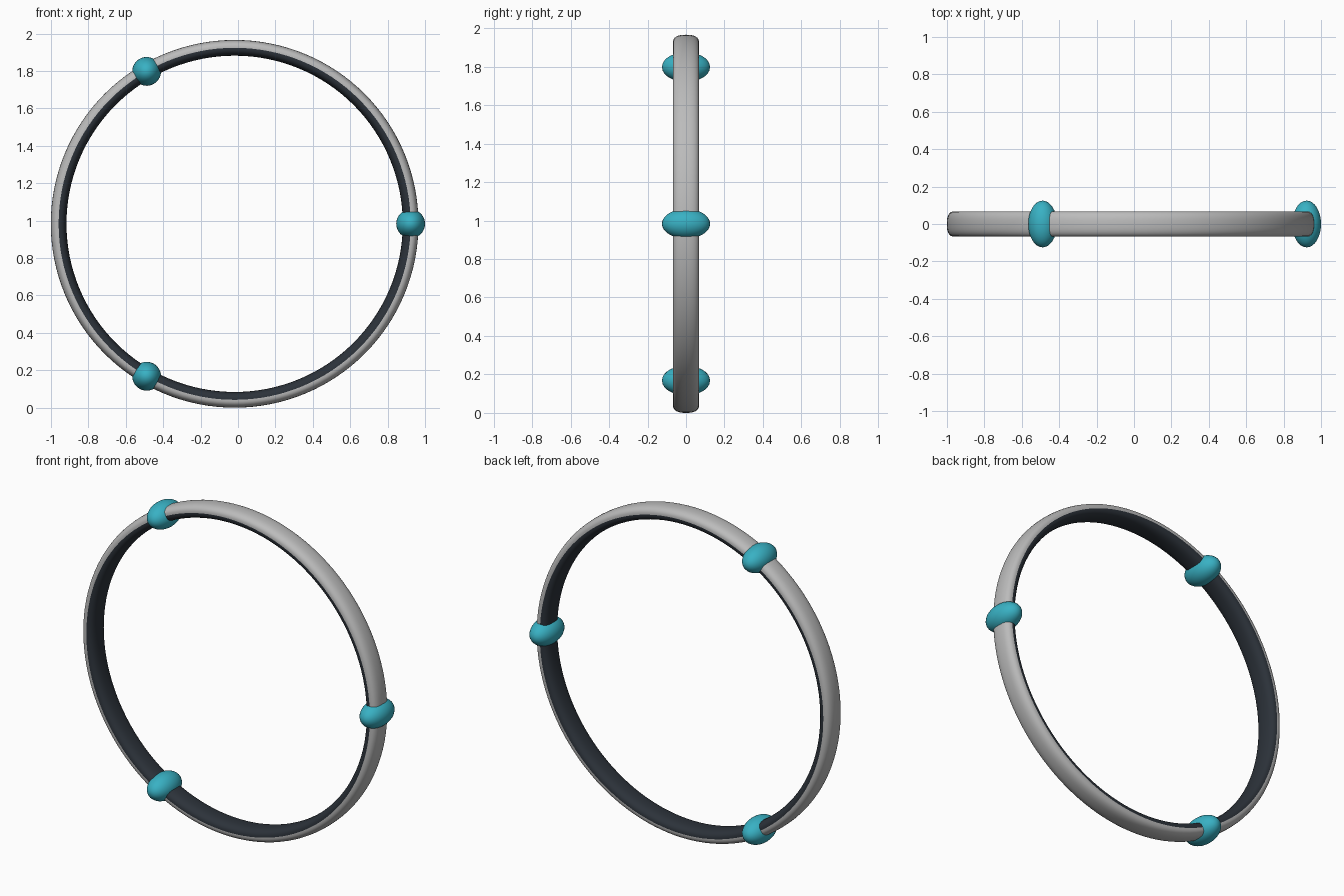
import bpy, bmesh
from math import sin, cos, pi, copysign

if "Cube" in bpy.data.objects:
    bpy.data.objects.remove(bpy.data.objects["Cube"])

CX, CZ = -0.018, 0.983      # ring centre
R = 0.941                   # centreline radius
HALF_T, HALF_W = 0.042, 0.068
SEG, SIDES = 128, 32


def material(name, rgb):
    m = bpy.data.materials.new(name)
    m.diffuse_color = (*rgb, 1)
    m.use_nodes = True
    m.node_tree.nodes["Principled BSDF"].inputs["Base Color"].default_value = m.diffuse_color
    return m


def finish(name, bm, mats):
    bmesh.ops.recalc_face_normals(bm, faces=bm.faces)
    for f in bm.faces:
        f.smooth = True
    me = bpy.data.meshes.new(name)
    bm.to_mesh(me)
    bm.free()
    for m in mats:
        me.materials.append(m)
    ob = bpy.data.objects.new(name, me)
    bpy.context.collection.objects.link(ob)
    return ob


def soft(v, p=2.5):
    return copysign(abs(v) ** (2 / p), v)


steel = material("steel", (0.5, 0.5, 0.5))
dark = material("dark_lining", (0.025, 0.032, 0.042))
teal = material("teal", (0.04, 0.44, 0.55))

# hoop: rounded flat section swept around y, dark on the inner half
bm = bmesh.new()
loops = []
for i in range(SEG):
    a = 2 * pi * i / SEG
    loop = []
    for j in range(SIDES):
        b = 2 * pi * j / SIDES
        r = R + HALF_T * soft(cos(b))
        loop.append(bm.verts.new((CX + r * cos(a), HALF_W * soft(sin(b)), CZ + r * sin(a))))
    loops.append(loop)
for i in range(SEG):
    l0, l1 = loops[i], loops[(i + 1) % SEG]
    for j in range(SIDES):
        k = (j + 1) % SIDES
        f = bm.faces.new((l0[j], l1[j], l1[k], l0[k]))
        f.material_index = 1 if SIDES / 4 <= j < 3 * SIDES / 4 else 0
finish("hoop", bm, [steel, dark])

# three beads, stretched across the hoop
for n in range(3):
    a = 2 * pi * n / 3
    bm = bmesh.new()
    bmesh.ops.create_uvsphere(bm, u_segments=32, v_segments=20, radius=1)
    bmesh.ops.scale(bm, vec=(0.077, 0.125, 0.077), verts=bm.verts)
    bead = finish(f"bead_{n + 1}", bm, [teal])
    bead.location = (CX + R * cos(a), 0, CZ + R * sin(a))
    bead.rotation_euler = (0, -a, 0)
